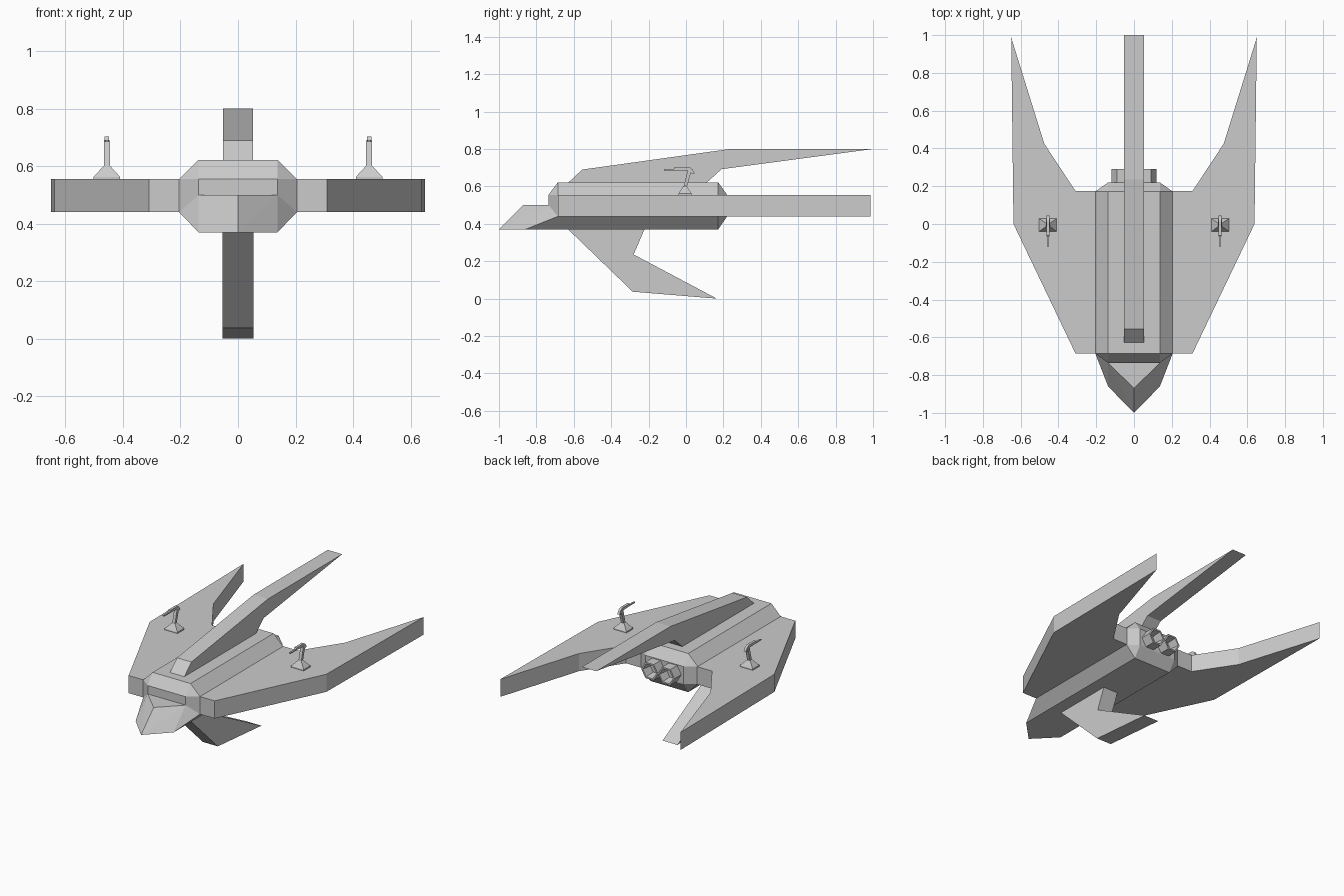
import bpy, bmesh
from math import pi, cos, sin
from mathutils import Vector

if "Cube" in bpy.data.objects:
    bpy.data.objects.remove(bpy.data.objects["Cube"])


def finish(name, bm):
    bmesh.ops.recalc_face_normals(bm, faces=bm.faces)
    me = bpy.data.meshes.new(name)
    bm.to_mesh(me)
    bm.free()
    ob = bpy.data.objects.new(name, me)
    bpy.context.collection.objects.link(ob)
    return ob


def prism(name, pts, offset):
    """Extrude a closed 3D outline along an offset vector."""
    bm = bmesh.new()
    face = bm.faces.new([bm.verts.new(p) for p in pts])
    res = bmesh.ops.extrude_face_region(bm, geom=[face], use_keep_orig=True)
    verts = [g for g in res["geom"] if isinstance(g, bmesh.types.BMVert)]
    bmesh.ops.translate(bm, vec=offset, verts=verts)
    return finish(name, bm)


def side_plate(name, profile, half, x=0):
    return prism(name, [(x - half, y, z) for y, z in profile], Vector((2 * half, 0, 0)))


def hull(name, pts):
    bm = bmesh.new()
    for p in pts:
        bm.verts.new(p)
    bmesh.ops.convex_hull(bm, input=bm.verts)
    bmesh.ops.dissolve_limit(bm, angle_limit=0.01, verts=bm.verts, edges=bm.edges)
    return finish(name, bm)


# Fuselage: chamfered octagonal body
body = []
for s in (-1, 1):
    for y in (-0.685, 0.172):
        body += [(s * 0.205, y, z) for z in (0.44, 0.555)]
        body += [(s * 0.137, y, z) for z in (0.37, 0.622)]
    for y in (-0.735, 0.22):
        body += [(s * 0.137, y, z) for z in (0.44, 0.555)]
hull("fuselage", body)

# Nose wedge
nose = [(0, -1, 0.37), (0, -0.87, 0.5)]
for s in (-1, 1):
    nose += [(s * 0.137, -0.86, 0.37), (s * 0.205, -0.685, 0.44),
             (s * 0.137, -0.735, 0.5), (s * 0.137, -0.66, 0.37), (s * 0.137, -0.66, 0.5)]
hull("nose", nose)

# Top and bottom fins
side_plate("top_fin", [(-0.635, 0.615), (-0.555, 0.69), (0.235, 0.8), (1.0, 0.8),
                       (0.19, 0.692), (0.105, 0.615)], 0.052)
side_plate("bottom_fin", [(-0.635, 0.375), (-0.285, 0.037), (0.165, 0.0),
                          (-0.28, 0.236), (-0.22, 0.375)], 0.054)

wing = [(0.19, -0.685), (0.31, -0.685), (0.638, 0.0), (0.65, 0.987),
        (0.475, 0.425), (0.31, 0.175), (0.19, 0.175)]

for s, side in ((-1, "left"), (1, "right")):
    # Swept wing
    prism(f"{side}_wing", [(s * x, y, 0.44) for x, y in wing], Vector((0, 0, 0.115)))

    # Hollow hexagonal engine nozzle
    bm = bmesh.new()
    rings = []
    for r, y in ((0.06, 0.2), (0.06, 0.29), (0.049, 0.29), (0.04, 0.225)):
        rings.append([bm.verts.new((s * 0.06 + r * cos(k * pi / 3), y,
                                    0.498 + r * sin(k * pi / 3))) for k in range(6)])
    for a, b in zip(rings, rings[1:]):
        for k in range(6):
            j = (k + 1) % 6
            bm.faces.new((a[k], a[j], b[j], b[k]))
    bm.faces.new(rings[0])
    bm.faces.new(rings[-1])
    finish(f"{side}_nozzle", bm)

    # Gun turret: pyramid base, leaning post, curved receiver, barrel
    gx = s * 0.456
    base = []
    for hx, hy, z in ((0.046, 0.034, 0.55), (0.046, 0.034, 0.563), (0.01, 0.009, 0.602)):
        base += [(gx + a * hx, -0.005 + b * hy, z) for a in (-1, 1) for b in (-1, 1)]
    hull(f"{side}_gun_base", base)
    side_plate(f"{side}_gun_post", [(-0.014, 0.595), (0.004, 0.595), (0.028, 0.68),
                                    (0.01, 0.69)], 0.01, gx)
    side_plate(f"{side}_gun_receiver", [(-0.065, 0.69), (-0.06, 0.703), (0.018, 0.703),
                                        (0.034, 0.692), (0.046, 0.67), (0.032, 0.668),
                                        (0.016, 0.685), (-0.03, 0.686)], 0.008, gx)
    side_plate(f"{side}_gun_barrel", [(-0.118, 0.685), (-0.118, 0.692),
                                      (-0.03, 0.692), (-0.03, 0.684)], 0.005, gx)
